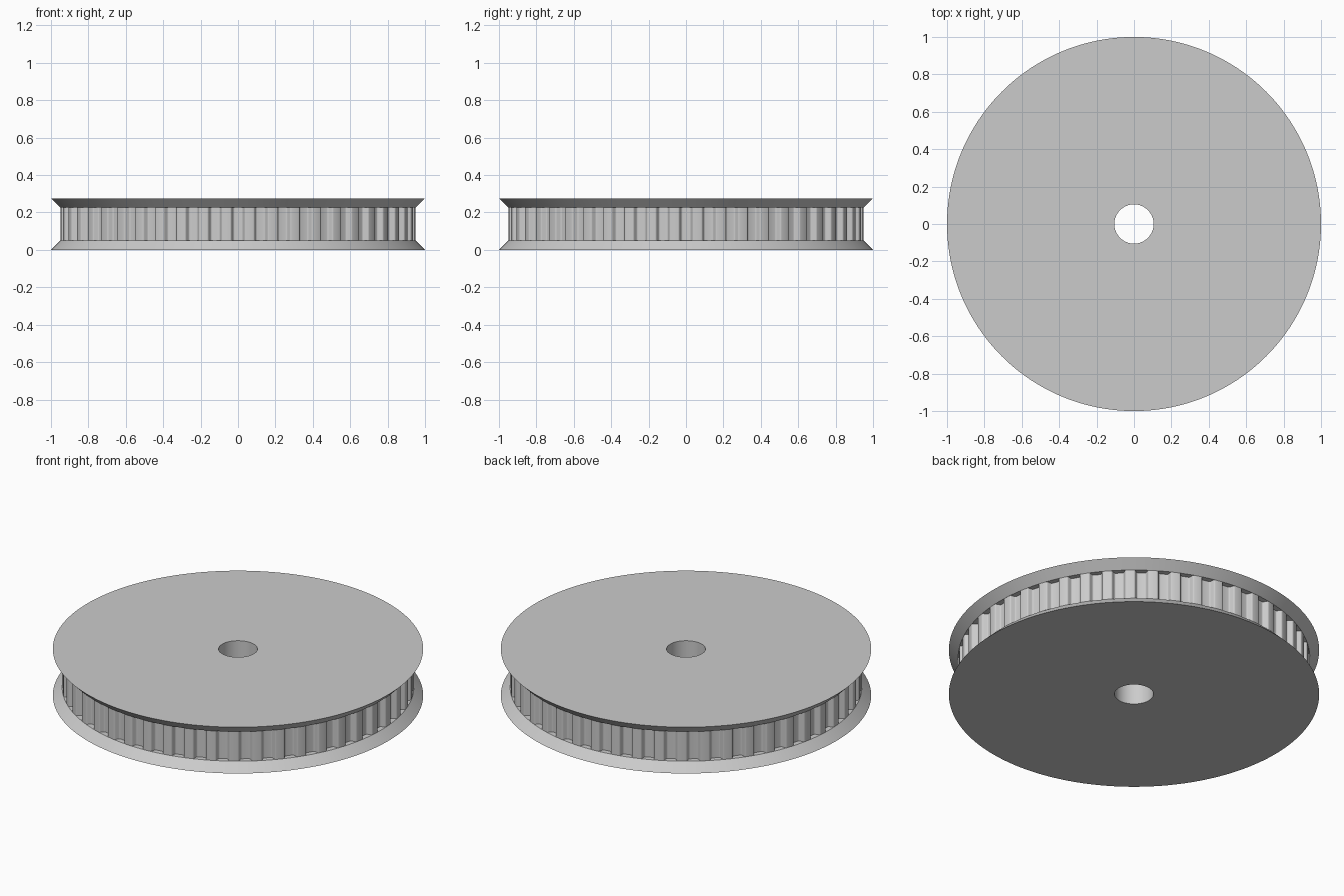
import bpy
import bmesh
from math import cos, sin, pi, tau, sqrt

cube = bpy.data.objects.get("Cube")
if cube:
    bpy.data.objects.remove(cube, do_unlink=True)

TEETH = 48
SEGMENTS = 192
RIM, DRUM, BORE = 1.0, 0.95, 0.105       # radii
FLANGE, HEIGHT = 0.05, 0.276             # flange thickness, total height
MM = 1 / 39.8                            # groove profile is in millimetres

grey = bpy.data.materials.new("light grey")
grey.use_nodes = True
grey.diffuse_color = (0.6, 0.6, 0.6, 1)
grey.node_tree.nodes["Principled BSDF"].inputs["Base Color"].default_value = (0.6, 0.6, 0.6, 1)


def finish(name, bm):
    mesh = bpy.data.meshes.new(name)
    bm.to_mesh(mesh)
    bm.free()
    mesh.materials.append(grey)
    obj = bpy.data.objects.new(name, mesh)
    bpy.context.collection.objects.link(obj)
    bpy.ops.object.select_all(action='DESELECT')
    obj.select_set(True)
    bpy.context.view_layer.objects.active = obj
    bpy.ops.object.shade_smooth_by_angle()


def circle(radius):
    return [(radius * cos(tau * i / SEGMENTS), radius * sin(tau * i / SEGMENTS))
            for i in range(SEGMENTS)]


def ring(bm, outline, z):
    return [bm.verts.new((x, y, z)) for x, y in outline]


def bridge(bm, low, high):
    for i in range(len(low)):
        j = (i + 1) % len(low)
        bm.faces.new((low[i], low[j], high[j], high[i]))


def flange(name, z_rim, z_drum):
    """Conical disc with a bore: widest at z_rim, drum radius at z_drum."""
    bm = bmesh.new()
    rings = [ring(bm, circle(r), z) for r, z in
             ((BORE, z_rim), (RIM, z_rim), (DRUM, z_drum), (BORE, z_drum))]
    for i in range(4):
        bridge(bm, rings[i], rings[(i + 1) % 4])
    bmesh.ops.recalc_face_normals(bm, faces=bm.faces)
    finish(name, bm)


# Rounded trapezoid groove: half width and depth, from the lip to the floor
half = [(1.73, 0), (1.60, .02), (1.48, .07), (1.39, .16), (1.32, .27),
        (1.07, .92), (1.0, 1.03), (.91, 1.12), (.79, 1.17), (.66, 1.19)]
groove = [(-w, d) for w, d in half] + [(w, d) for w, d in reversed(half)]
lip = sqrt(DRUM ** 2 - (half[0][0] * MM) ** 2)

toothed = []
for t in range(TEETH):
    a = tau * t / TEETH - pi / 2
    for w, d in groove:
        r, s = lip - d * MM, w * MM
        toothed.append((r * cos(a) - s * sin(a), r * sin(a) + s * cos(a)))

# Toothed drum between the flanges, with its bore wall
bm = bmesh.new()
low, high = FLANGE, HEIGHT - FLANGE
bridge(bm, ring(bm, toothed, low), ring(bm, toothed, high))
bore = circle(BORE)[::-1]
bridge(bm, ring(bm, bore, low), ring(bm, bore, high))
finish("toothed_drum", bm)

# Belt-retaining flanges
flange("lower_flange", 0, low)
flange("upper_flange", HEIGHT, high)
